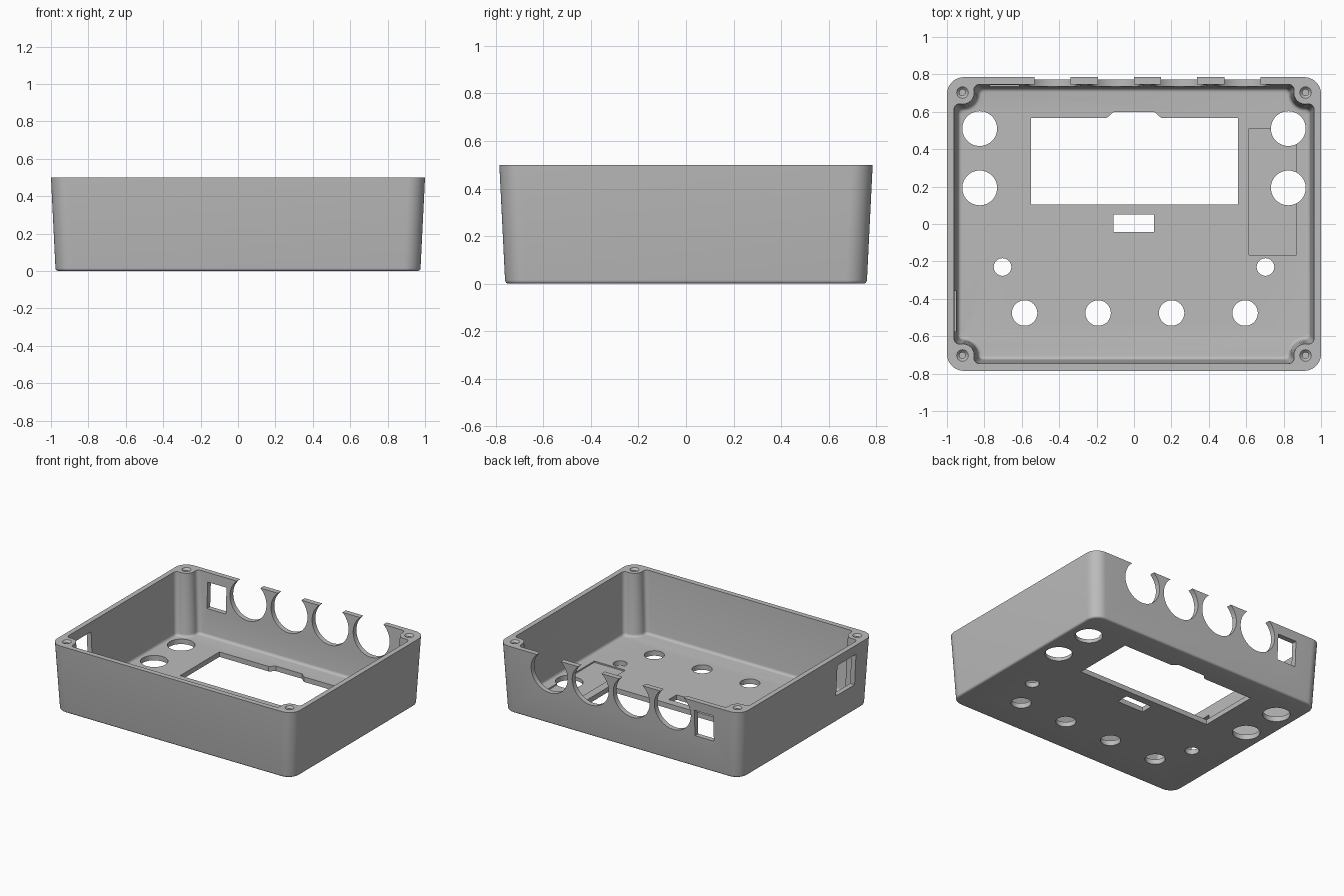
import bpy, bmesh, math

cube = bpy.data.objects.get("Cube")
if cube:
    bpy.data.objects.remove(cube, do_unlink=True)

HEIGHT, FLOOR = 0.5, 0.037
POST_X, POST_Y = 0.917, 0.703

grey = bpy.data.materials.new("plain_grey")
grey.use_nodes = True
colour = (0.5, 0.5, 0.5, 1)
grey.diffuse_color = colour
grey.node_tree.nodes["Principled BSDF"].inputs["Base Color"].default_value = colour


def loft(name, rings):
    """Skin a stack of equal-length 3D rings and cap both ends."""
    bm = bmesh.new()
    loops = [[bm.verts.new(p) for p in ring] for ring in rings]
    n = len(loops[0])
    for low, high in zip(loops, loops[1:]):
        for i in range(n):
            j = (i + 1) % n
            bm.faces.new((low[i], low[j], high[j], high[i]))
    bm.faces.new(loops[0])
    bm.faces.new(loops[-1])
    bmesh.ops.recalc_face_normals(bm, faces=bm.faces)
    mesh = bpy.data.meshes.new(name)
    bm.to_mesh(mesh)
    bm.free()
    mesh.materials.append(grey)
    obj = bpy.data.objects.new(name, mesh)
    bpy.context.collection.objects.link(obj)
    return obj


def arc(cx, cy, r, start, end, steps):
    return [(cx + r * math.cos(start + (end - start) * k / steps),
             cy + r * math.sin(start + (end - start) * k / steps))
            for k in range(steps + 1)]


def four_corners(q):
    """Repeat one corner contour round all four quadrants."""
    return (q + [(-x, y) for x, y in reversed(q)]
            + [(-x, -y) for x, y in q] + [(x, -y) for x, y in reversed(q)])


def outer_ring(inset, z, radius):
    w, h = 1 - inset, 0.785 - inset
    q = arc(w - radius, h - radius, radius, 0, math.pi / 2, 12)
    return [(x, y, z) for x, y in four_corners(q)]


def cavity_ring(inset, z):
    """Inner wall contour that bulges round the screw posts."""
    w, h, post, f = 0.963 - inset, 0.747 - inset, 0.062 + inset, 0.028
    # blend between the side wall and the post
    ax = w - f
    ay = POST_Y - math.sqrt((post + f) ** 2 - (ax - POST_X) ** 2)
    a = math.atan2(POST_Y - ay, POST_X - ax)
    # blend between the back wall and the post
    by = h - f
    bx = POST_X - math.sqrt((post + f) ** 2 - (by - POST_Y) ** 2)
    b = math.atan2(POST_Y - by, POST_X - bx)
    q = arc(ax, ay, f, 0, a, 8)
    q += arc(POST_X, POST_Y, post, a - math.pi, b - math.pi, 14)[1:-1] \
        if a - math.pi > b - math.pi else []
    q += arc(bx, by, f, b, math.pi / 2, 8)
    return [(x, y, z) for x, y in four_corners(q)]


def prism(points, z0, z1):
    return loft("cutter", [[(x, y, z) for x, y in points] for z in (z0, z1)])


def box(x0, x1, y0, y1, z0, z1):
    return prism([(x0, y0), (x1, y0), (x1, y1), (x0, y1)], z0, z1)


def circle(x, y, r, steps=48):
    return arc(x, y, r, 0, 2 * math.pi, steps)[:-1]


def cut(body, cutter):
    mod = body.modifiers.new("cut", "BOOLEAN")
    mod.operation, mod.solver, mod.object = "DIFFERENCE", "EXACT", cutter
    bpy.context.view_layer.objects.active = body
    bpy.ops.object.modifier_apply(modifier=mod.name)
    bpy.data.objects.remove(cutter, do_unlink=True)


# Tapered outer shell with a rounded bottom edge
rings = []
for k in range(5):
    t = k / 4 * math.pi / 2
    bevel = 0.015 * (1 - math.sin(t))
    rings.append(outer_ring(0.024 + bevel, 0.015 * (1 - math.cos(t)), 0.09 - bevel))
rings.append(outer_ring(0, HEIGHT, 0.09))
body = loft("enclosure_tray", rings)

# Hollow interior with drafted walls and a filleted floor
rings = []
for k in range(5):
    t = k / 4 * math.pi / 2
    rings.append(cavity_ring(0.021 + 0.02 * (1 - math.sin(t)),
                             FLOOR + 0.02 * (1 - math.cos(t))))
rings.append(cavity_ring(0, HEIGHT + 0.02))
cut(body, loft("cutter", rings))

# Countersunk screw holes in the corner posts
for sx in (-1, 1):
    for sy in (-1, 1):
        cut(body, loft("cutter", [
            [(x, y, z) for x, y in circle(sx * POST_X, sy * POST_Y, r, 24)]
            for z, r in ((0.25, 0.017), (0.485, 0.017), (0.5, 0.031), (0.52, 0.031))]))

# Shallow rectangular recess in the floor
cut(body, box(0.615, 0.87, -0.165, 0.51, FLOOR - 0.01, 0.1))

# Display window with a tabbed upper edge
cut(body, prism([(-0.55, 0.105), (0.555, 0.105), (0.555, 0.567), (0.145, 0.567),
                 (0.108, 0.6), (-0.108, 0.6), (-0.145, 0.567), (-0.55, 0.567)],
                -0.1, 0.1))

# Small slot below the window
cut(body, box(-0.11, 0.107, -0.042, 0.05, -0.1, 0.1))

# Round holes through the floor
holes = [(s * 0.825, y, 0.093) for s in (-1, 1) for y in (0.193, 0.51)]
holes += [(s * 0.703, -0.23, 0.047) for s in (-1, 1)]
holes += [(-0.585 + 0.393 * k, -0.476, 0.068) for k in range(4)]
for x, y, r in holes:
    cut(body, prism(circle(x, y, r), -0.1, 0.1))

# Open-topped round jack cutouts in the back wall
for k in range(4):
    ring = circle(-0.435 + 0.338 * k, 0.385, 0.15, 64)
    cut(body, loft("cutter", [[(x, y, z) for x, z in ring] for y in (0.71, 0.9)]))

# Square ports in the back wall and the right wall
cut(body, box(-0.77, -0.615, 0.68, 0.9, 0.237, 0.43))
cut(body, box(-1.1, -0.88, -0.575, -0.357, 0.2, 0.43))

# Smooth rounded corners, crisp edges
bpy.ops.object.select_all(action="DESELECT")
body.select_set(True)
bpy.context.view_layer.objects.active = body
bpy.ops.object.shade_smooth_by_angle(angle=math.radians(30))
